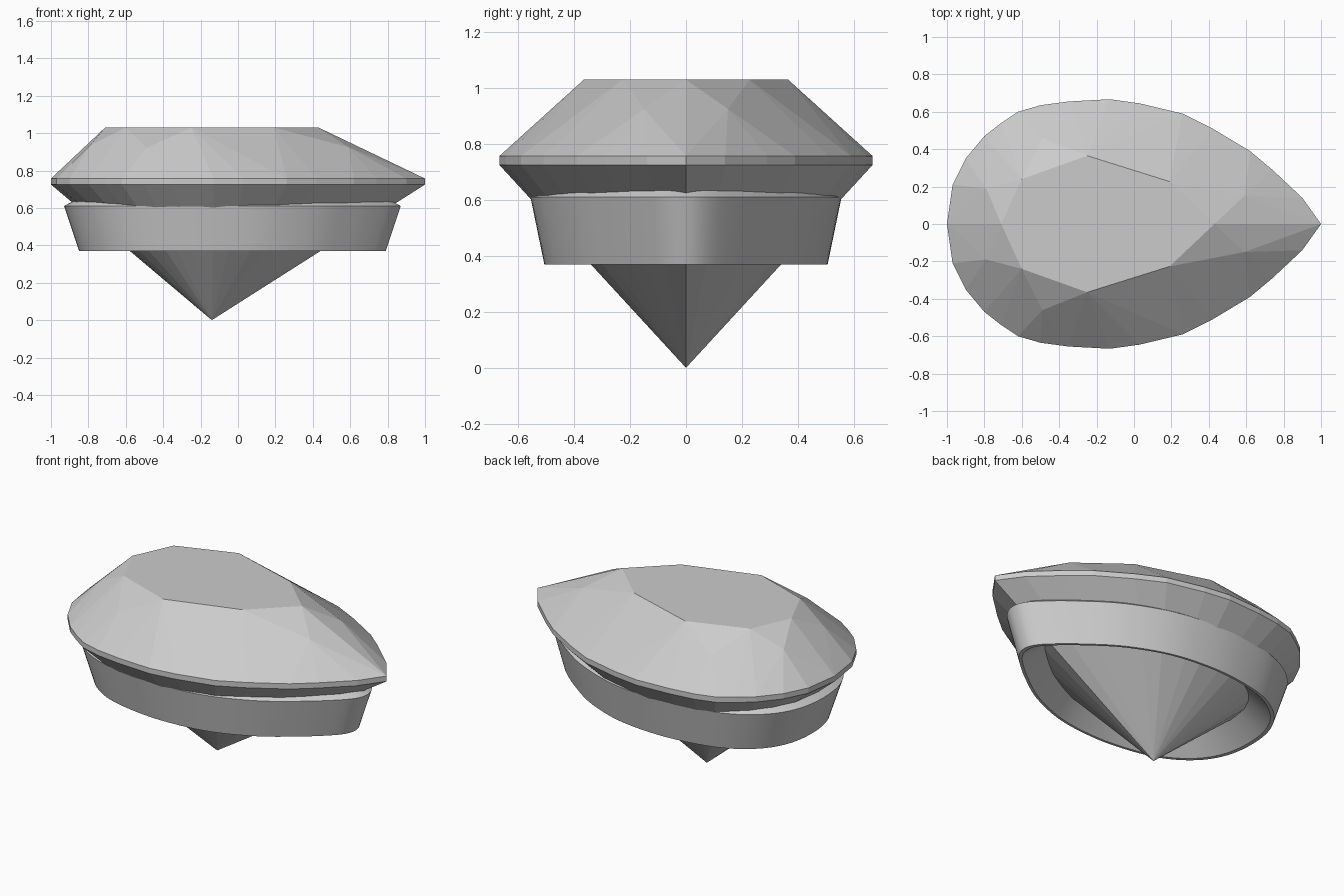
import bpy, bmesh, math
from mathutils import Vector

if "Cube" in bpy.data.objects:
    bpy.data.objects.remove(bpy.data.objects["Cube"])


def mirrored(half):
    """Close a half outline (first and last points on y = 0) across the x axis."""
    return half + [(x, -y) for x, y in reversed(half[1:-1])]


def smooth_loop(pts, steps):
    """Closed Catmull-Rom curve through the points."""
    p = [Vector(q) for q in pts]
    n, out = len(p), []
    for i in range(n):
        a, b, c, d = p[i - 1], p[i], p[(i + 1) % n], p[(i + 2) % n]
        for k in range(steps):
            t = k / steps
            out.append(0.5 * (2 * b + (c - a) * t + (2 * a - 5 * b + 4 * c - d) * t * t
                              + (3 * b - a - 3 * c + d) * t ** 3))
    return out


def add_object(name, bm):
    bmesh.ops.recalc_face_normals(bm, faces=bm.faces)
    mesh = bpy.data.meshes.new(name)
    bm.to_mesh(mesh)
    bm.free()
    ob = bpy.data.objects.new(name, mesh)
    bpy.context.collection.objects.link(ob)
    return ob


# Faceted pear-cut stone: hull of culet, girdle, crown points and table
girdle = mirrored([(-1, 0), (-.97, .21), (-.9, .35), (-.8, .47), (-.71, .54), (-.62, .6),
                   (-.5, .635), (-.35, .655), (-.13, .667), (.03, .645), (.26, .59),
                   (.42, .51), (.62, .39), (.74, .29), (.9, .14), (1, 0)])
table = mirrored([(-.71, 0), (-.6, .24), (-.25, .365), (.19, .227), (.43, 0)])
crown = [(-.79, .19, .935), (-.49, .46, .92), (-.08, .45, .93), (.59, .15, .925)]

points = [(-.14, 0, 0)]
points += [(x, y, z) for z in (.725, .757) for x, y in girdle]
points += [(x, s * y, z) for x, y, z in crown for s in (1, -1)]
points += [(x, y, 1.03) for x, y in table]

bm = bmesh.new()
for co in points:
    bm.verts.new(co)
hull = bmesh.ops.convex_hull(bm, input=bm.verts)
loose = [v for v in bm.verts if not v.link_faces]
bmesh.ops.delete(bm, geom=loose, context='VERTS')
bmesh.ops.dissolve_limit(bm, angle_limit=math.radians(1), verts=bm.verts, edges=bm.edges)
add_object("pear_cut_stone", bm)

# Tapered bezel ring holding the stone
outline = smooth_loop(mirrored([(-.93, 0), (-.9, .2), (-.8, .36), (-.62, .48), (-.38, .54),
                                (-.13, .555), (.15, .52), (.42, .415), (.63, .275),
                                (.78, .15), (.85, .07), (.87, 0)]), 6)
section = [(1.0, .61), (.911, .37), (.885, .37), (.68, .51), (.92, .65)]  # scale, height

bm = bmesh.new()
rings = [[bm.verts.new((-.03 + (p.x + .03) * s, p.y * s, z)) for p in outline]
         for s, z in section]
n = len(outline)
for a, b in zip(rings, rings[1:] + rings[:1]):
    for i in range(n):
        j = (i + 1) % n
        bm.faces.new((a[i], a[j], b[j], b[i]))
bezel = add_object("bezel_ring", bm)
bpy.context.view_layer.objects.active = bezel
bezel.select_set(True)
bpy.ops.object.shade_smooth_by_angle(angle=math.radians(30))
